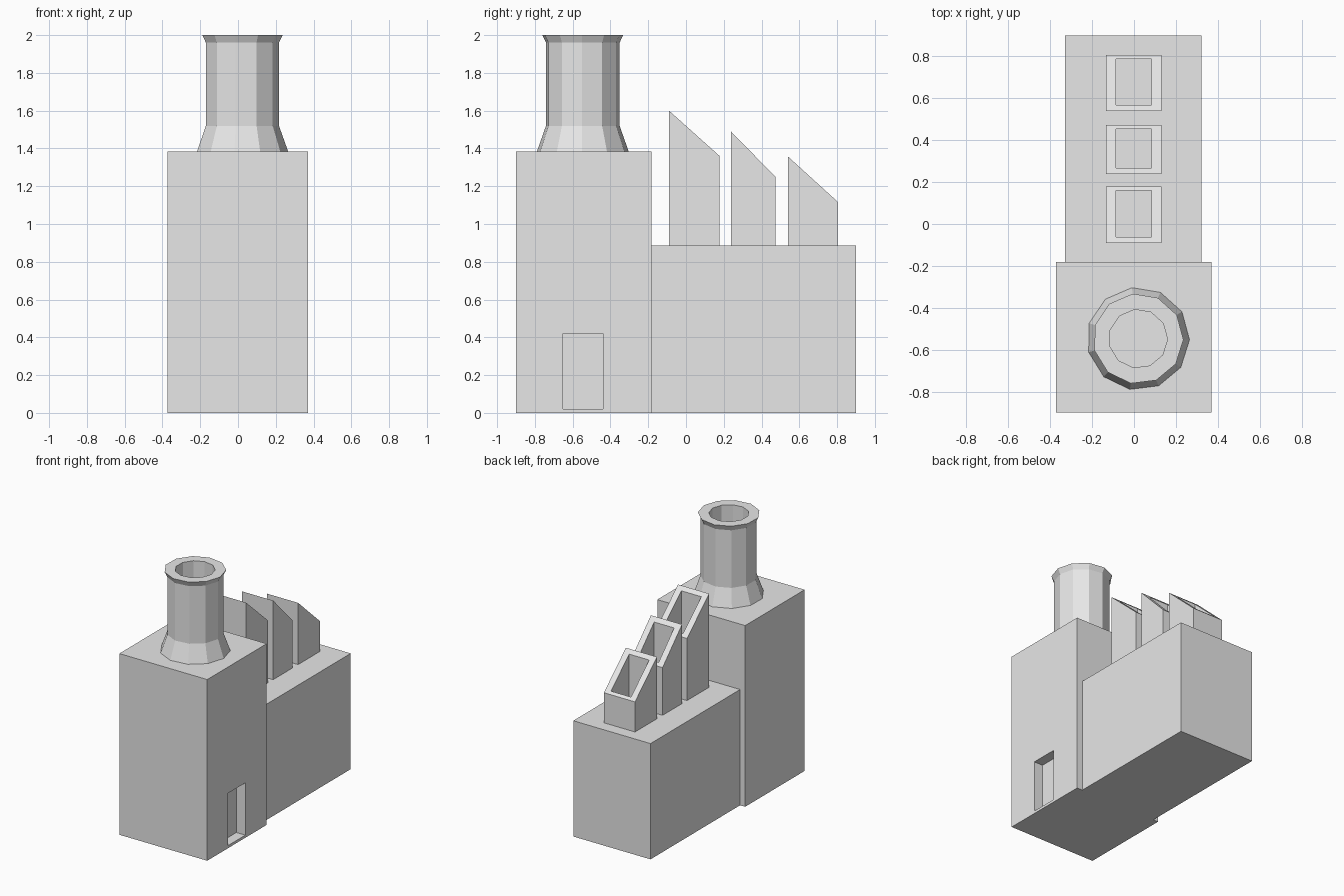
import bpy
import math

cube = bpy.data.objects.get("Cube")
if cube:
    bpy.data.objects.remove(cube, do_unlink=True)

grey = bpy.data.materials.new("plain grey")
grey.use_nodes = True
grey.diffuse_color = (0.8, 0.8, 0.8, 1)
grey.node_tree.nodes["Principled BSDF"].inputs["Base Color"].default_value = (0.8, 0.8, 0.8, 1)


def skin(name, rings, capped=False):
    """Join equal-length rings of points with flat quads."""
    n = len(rings[0])
    faces = []
    for r in range(len(rings) - 1):
        a, b = r * n, (r + 1) * n
        for i in range(n):
            j = (i + 1) % n
            faces.append((a + i, a + j, b + j, b + i))
    if capped:
        last = (len(rings) - 1) * n
        faces.append(tuple(reversed(range(n))))
        faces.append(tuple(range(last, last + n)))
    mesh = bpy.data.meshes.new(name)
    mesh.from_pydata([p for ring in rings for p in ring], [], faces)
    mesh.materials.append(grey)
    obj = bpy.data.objects.new(name, mesh)
    bpy.context.collection.objects.link(obj)
    return obj


def rect(x0, x1, y0, y1, height):
    """Rectangle ring whose height is a function of y."""
    return [(x, y, height(y)) for x, y in ((x0, y0), (x1, y0), (x1, y1), (x0, y1))]


def box(name, x0, x1, y0, y1, z0, z1):
    return skin(name, [rect(x0, x1, y0, y1, lambda y: z0),
                       rect(x0, x1, y0, y1, lambda y: z1)], capped=True)


# Main blocks
TOWER_TOP, HALL_TOP = 1.385, 0.885
tower = box("tower", -0.373, 0.37, -0.9, -0.182, 0, TOWER_TOP)
box("hall", -0.33, 0.323, -0.182, 0.9, 0, HALL_TOP)

# Recessed doorway
cutter = box("doorway_cutter", 0.294, 0.5, -0.652, -0.44, 0.02, 0.42)
cutter.hide_render = True
cut = tower.modifiers.new("doorway", "BOOLEAN")
cut.operation = "DIFFERENCE"
cut.solver = "EXACT"
cut.object = cutter
bpy.context.view_layer.objects.active = tower
bpy.ops.object.modifier_apply(modifier=cut.name)
bpy.data.objects.remove(cutter, do_unlink=True)

# Round chimney: flared foot, shaft, flared lip and open bore
SIDES = 11
profile = [(0.245, TOWER_TOP), (0.197, 1.52), (0.197, 1.96),
           (0.216, 2.0), (0.14, 2.0), (0.14, TOWER_TOP)]
angles = [math.tau * i / SIDES - 0.02 for i in range(SIDES)]
skin("chimney", [[(0.02 + r * math.cos(a), -0.547 + r * math.sin(a), z) for a in angles]
                 for r, z in profile])

# Three hollow roof vents with slanted tops
vents = [("front", -0.09, 0.178, 1.60, 1.36),
         ("middle", 0.238, 0.473, 1.49, 1.25),
         ("rear", 0.54, 0.806, 1.357, 1.115)]
for place, y0, y1, z_high, z_low in vents:
    def slant(y):
        return z_high + (z_low - z_high) * (y - y0) / (y1 - y0)

    def roof(y):
        return HALL_TOP

    outer = (-0.133, 0.13, y0, y1)
    inner = (-0.086, 0.083, y0 + 0.028, y1 - 0.019)
    skin(place + "_vent", [rect(*outer, roof), rect(*outer, slant),
                           rect(*inner, slant), rect(*inner, roof)])
